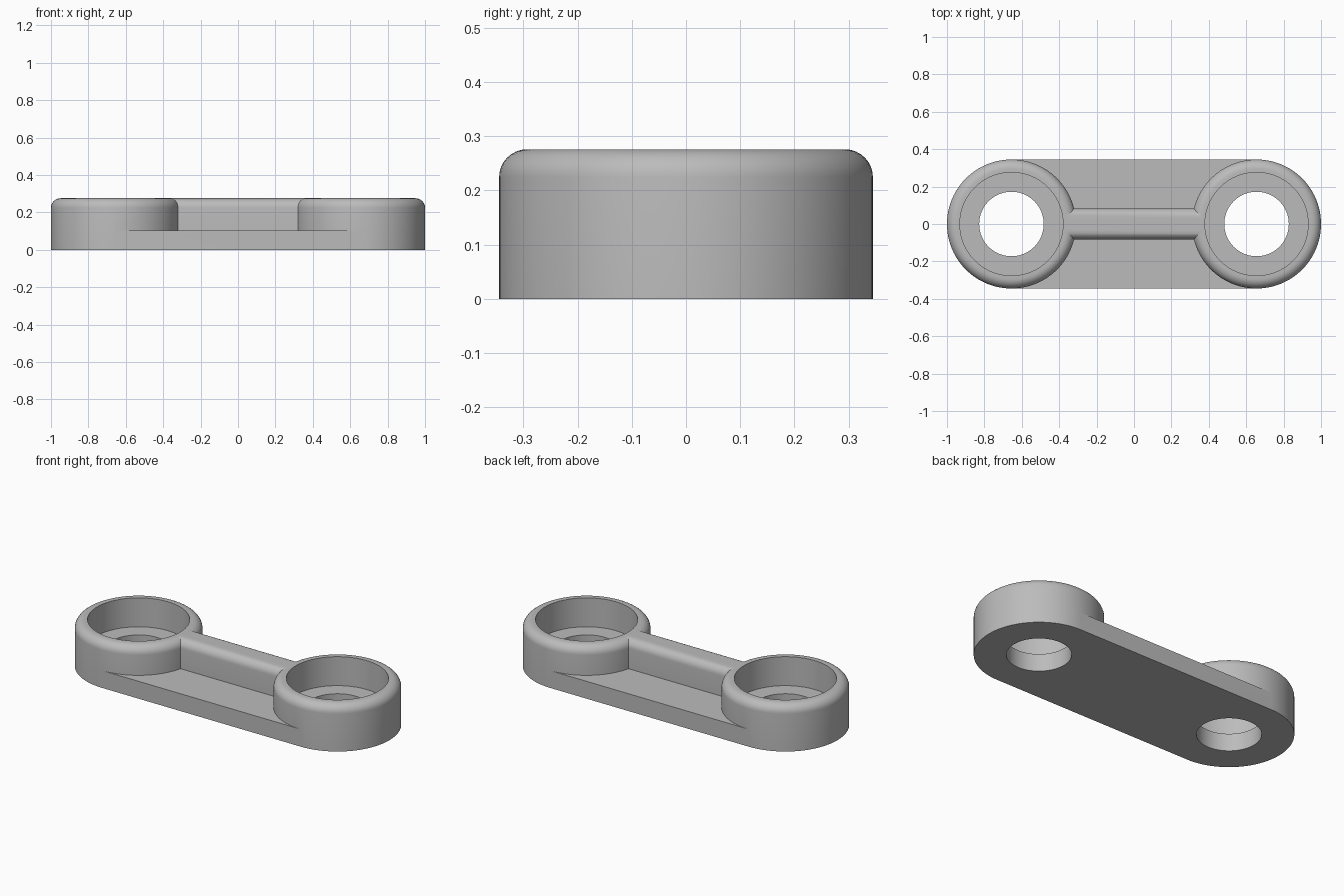
import bpy, bmesh, math
from mathutils import Matrix

if "Cube" in bpy.data.objects:
    bpy.data.objects.remove(bpy.data.objects["Cube"])

# Dimensions
U = 2 / 58                      # base unit: the link is 58 units long
CX, R, BORE, HOLE = 19 * U, 10 * U, 8 * U, 5 * U
TOP, PLATE, FILLET, RIB = 8 * U, 3 * U, 1.5 * U, 2.4 * U
SEG = 96

grey = bpy.data.materials.new("plain grey")
grey.diffuse_color = (0.5, 0.5, 0.5, 1)
grey.use_nodes = True
grey.node_tree.nodes["Principled BSDF"].inputs["Base Color"].default_value = grey.diffuse_color


def to_object(name, bm):
    bmesh.ops.recalc_face_normals(bm, faces=bm.faces)
    mesh = bpy.data.meshes.new(name)
    bm.to_mesh(mesh)
    bm.free()
    mesh.materials.append(grey)
    ob = bpy.data.objects.new(name, mesh)
    bpy.context.collection.objects.link(ob)
    return ob


def rounded(x, z):
    """Points of a quarter-round outer corner ending at (x, z)."""
    angles = [math.pi / 2 * i / 8 for i in range(9)]
    return [(x - FILLET + FILLET * math.cos(a), z - FILLET + FILLET * math.sin(a)) for a in angles]


def revolve(name, profile, cx):
    """Solid of revolution, capped at both ends."""
    bm = bmesh.new()
    rings = [[bm.verts.new((cx + r * math.cos(2 * math.pi * i / SEG),
                            r * math.sin(2 * math.pi * i / SEG), z)) for i in range(SEG)]
             for r, z in profile]
    for a, b in zip(rings, rings[1:]):
        for i in range(SEG):
            j = (i + 1) % SEG
            bm.faces.new((a[i], a[j], b[j], b[i]))
    bm.faces.new(rings[0])
    bm.faces.new(rings[-1])
    return to_object(name, bm)


def extrude_x(name, profile, half):
    """Extrude a y-z profile symmetrically along x."""
    bm = bmesh.new()
    face = bm.faces.new([bm.verts.new((-half, y, z)) for y, z in profile])
    new = bmesh.ops.extrude_face_region(bm, geom=[face])["geom"]
    bmesh.ops.translate(bm, vec=(2 * half, 0, 0),
                        verts=[v for v in new if isinstance(v, bmesh.types.BMVert)])
    return to_object(name, bm)


def boolean(target, tool, operation):
    mod = target.modifiers.new(operation.lower(), "BOOLEAN")
    mod.object, mod.operation, mod.solver = tool, operation, "EXACT"
    bpy.context.view_layer.objects.active = target
    bpy.ops.object.modifier_apply(modifier=mod.name)
    bpy.data.objects.remove(tool)


# Flat plate between the two bosses
link = extrude_x("link_arm", [(-R, 0), (R, 0), (R, PLATE), (-R, PLATE)], CX)

# Round bosses with filleted rims
for s in (-1, 1):
    boolean(link, revolve("boss", [(R, 0)] + rounded(R, TOP), s * CX), "UNION")

# Central rib with rounded upper edges
side = rounded(RIB, TOP)
rib = [(RIB, PLATE / 2)] + side + [(-y, z) for y, z in reversed(side)] + [(-RIB, PLATE / 2)]
boolean(link, extrude_x("rib", rib, CX - 5 * U), "UNION")

# Stepped bores through the bosses
for s in (-1, 1):
    steps = [(HOLE, -0.1), (HOLE, PLATE), (BORE, PLATE), (BORE, TOP + 0.1)]
    boolean(link, revolve("bore", steps, s * CX), "DIFFERENCE")

# Smooth the curved walls, keep the edges sharp
bpy.ops.object.select_all(action="DESELECT")
link.select_set(True)
bpy.context.view_layer.objects.active = link
bpy.ops.object.shade_smooth_by_angle(angle=math.radians(30))
